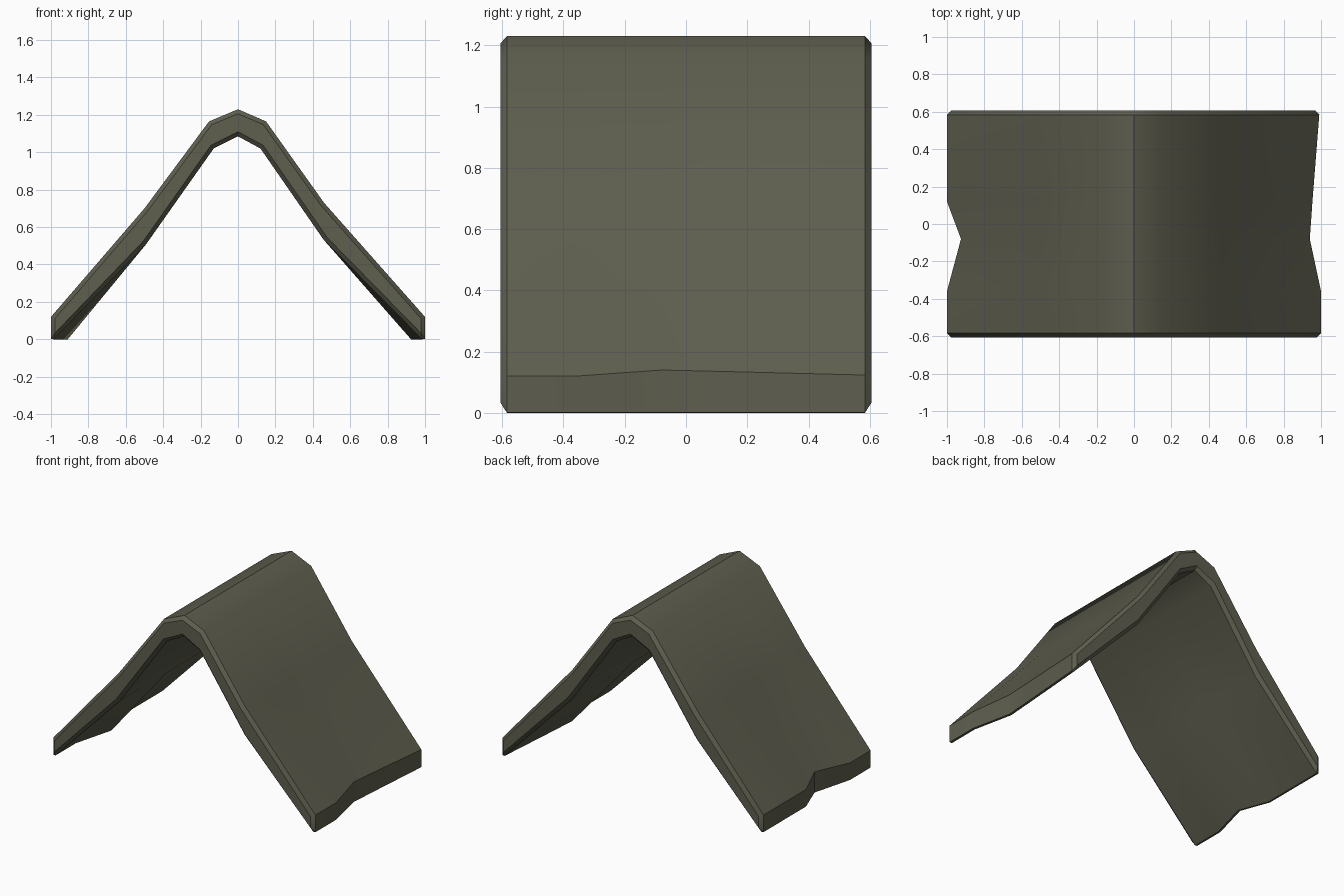
import bpy, bmesh, math

if "Cube" in bpy.data.objects:
    bpy.data.objects.remove(bpy.data.objects["Cube"])

# cross-section of the bent sheet (x, z), listed left to right
OUTER = [(-1, .12), (-.5, .70), (-.155, 1.165), (0, 1.23), (.15, 1.165), (.46, .73), (1, .12)]
INNER = [(-1, -.02), (-.49, .51), (-.13, 1.02), (0, 1.085), (.12, 1.02), (.46, .53), (1, -.02)]
# stations along the depth: (y, left notch depth, right notch depth)
STATIONS = [(-.606, 0, 0), (-.36, 0, 0), (-.08, .075, .06), (.12, 0, .046), (.606, 0, .008)]

bm = bmesh.new()
rings = []
for y, left, right in STATIONS:
    ring = []
    for pts in (OUTER, INNER[::-1]):
        for x, z in pts:
            if x == -1:
                x += left
                z += left * .33 if z > 0 else 0
            elif x == 1:
                x -= right
                z += right * .33 if z > 0 else 0
            ring.append(bm.verts.new((x, y, z)))
    rings.append(ring)

# skin between stations
n = len(rings[0])
for a, b in zip(rings, rings[1:]):
    for i in range(n):
        j = (i + 1) % n
        bm.faces.new((a[i], a[j], b[j], b[i]))
# end caps as quads between outer and inner edge
for ring in (rings[0], rings[-1]):
    for i in range(len(OUTER) - 1):
        bm.faces.new((ring[i], ring[i + 1], ring[n - 2 - i], ring[n - 1 - i]))
bmesh.ops.recalc_face_normals(bm, faces=bm.faces)

# chamfer the rim and the lower edges
edges = [e for e in bm.edges if e.calc_face_angle(0) > math.radians(60)]
bmesh.ops.bevel(bm, geom=edges, offset=.022, segments=1, affect='EDGES', clamp_overlap=True)
bmesh.ops.recalc_face_normals(bm, faces=bm.faces)
# trim exactly to the ground
for v in bm.verts:
    v.co.z = max(v.co.z, 0)

mesh = bpy.data.meshes.new("folded_sheet")
bm.to_mesh(mesh)
bm.free()
obj = bpy.data.objects.new("folded_sheet", mesh)
bpy.context.collection.objects.link(obj)

mat = bpy.data.materials.new("dark olive")
mat.diffuse_color = (.112, .112, .078, 1)
mat.use_nodes = True
mat.node_tree.nodes["Principled BSDF"].inputs["Base Color"].default_value = mat.diffuse_color
mesh.materials.append(mat)

bpy.context.view_layer.objects.active = obj
obj.select_set(True)
bpy.ops.object.shade_smooth_by_angle(angle=math.radians(35))
